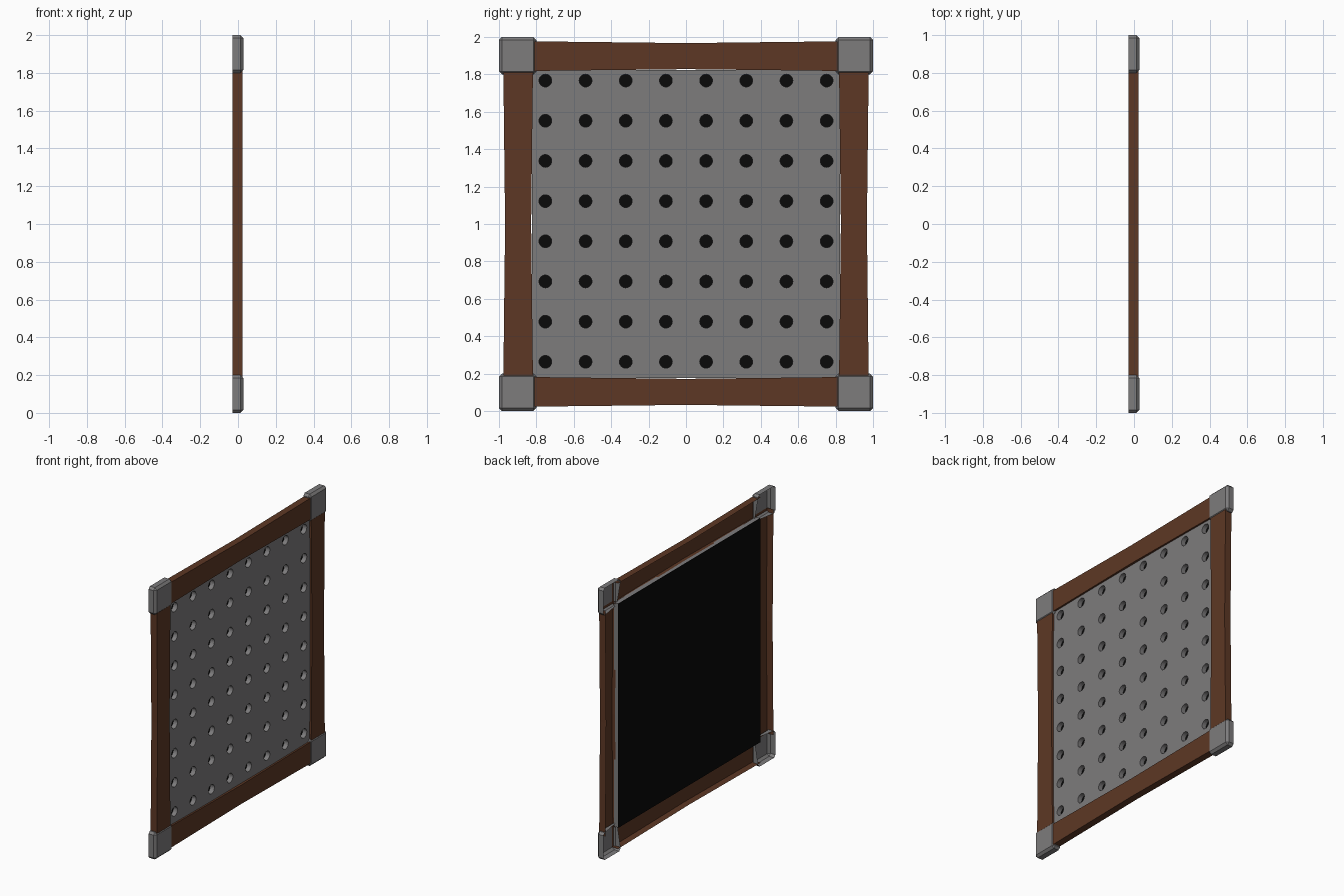
import bpy, bmesh, math
from mathutils import Matrix, Vector

if "Cube" in bpy.data.objects:
    bpy.data.objects.remove(bpy.data.objects["Cube"])


def material(name, rgb):
    m = bpy.data.materials.new(name)
    m.diffuse_color = (*rgb, 1.0)
    m.use_nodes = True
    m.node_tree.nodes["Principled BSDF"].inputs["Base Color"].default_value = m.diffuse_color
    return m


WOOD = material("brown wood", (0.11, 0.039, 0.018))
GREY = material("grey metal", (0.205, 0.2, 0.203))
BLACK = material("black backing", (0.003, 0.003, 0.003))
T = 0.028        # half thickness of the whole panel
CENTRE = Matrix.Translation((0, 0, 1))


def finish(bm, name, mat, matrix=CENTRE):
    """Clean up, make the front shell face +x, and link the object."""
    bmesh.ops.remove_doubles(bm, verts=bm.verts[:], dist=1e-5)
    bmesh.ops.recalc_face_normals(bm, faces=bm.faces[:])
    front = max(bm.faces, key=lambda f: f.calc_center_median().x)
    if front.normal.x < 0:
        bmesh.ops.reverse_faces(bm, faces=bm.faces[:])
    me = bpy.data.meshes.new(name)
    bm.to_mesh(me)
    bm.free()
    me.materials.append(mat)
    ob = bpy.data.objects.new(name, me)
    ob.matrix_world = matrix
    bpy.context.collection.objects.link(ob)
    return ob


# Wooden rails: open-backed channels, slightly waisted in the middle
def rail(name, angle):
    bm = bmesh.new()
    rows = []
    for t, dent in ((-.83, 0), (-.6, .003), (-.24, .007), (0, .010),
                    (.24, .007), (.6, .003), (.83, 0)):
        outer, inner = .977 - dent, .818 + dent
        prof = ((outer, -T), (outer, .023), (inner, .023), (inner, -.002))
        rows.append([bm.verts.new((x, t, w)) for w, x in prof])
    for a, b in zip(rows, rows[1:]):
        for i in range(3):
            bm.faces.new((a[i], a[i + 1], b[i + 1], b[i]))
    finish(bm, name, WOOD, CENTRE @ Matrix.Rotation(angle, 4, 'X'))


# Metal corner caps: chamfered, open at the back
def corner(name, angle):
    bm = bmesh.new()
    bmesh.ops.create_cube(bm, size=1, matrix=Matrix.Translation((0, .9, .9))
                          @ Matrix.Diagonal((2 * T, .2, .2, 1)))
    edges = [e for e in bm.edges
             if max(v.co.x for v in e.verts) > 0]
    bmesh.ops.bevel(bm, geom=edges, offset=.016, segments=1, affect='EDGES')
    back = [f for f in bm.faces if f.calc_center_median().x < -T + .001]
    bmesh.ops.delete(bm, geom=back, context='FACES')
    # stop the two inward walls part way so the rails run into the cap
    for v in bm.verts:
        if v.co.x < -T + .001 and min(v.co.y, v.co.z) < .83:
            if max(v.co.y, v.co.z) < .97:
                v.co.x = 0
    finish(bm, name, GREY, CENTRE @ Matrix.Rotation(angle, 4, 'X'))


for i, (r, c) in enumerate((("top", "top_back"), ("left", "top_front"),
                            ("bottom", "bottom_front"),
                            ("right", "bottom_back"))):
    rail(r + "_rail", i * math.pi / 2)
    corner(c + "_corner", i * math.pi / 2)

# Perforated panel: each cell bridges a square border to a round hole
HALF, FRONT, BACK = .824, .010, -.024
STEP, RAD, SEG, COUNT = .2148, .034, 24, 8
bm = bmesh.new()


def clamp(v):
    return max(-HALF, min(HALF, v))


for iy in range(COUNT):
    for iz in range(COUNT):
        cy, cz = (iy - 3.5) * STEP, (iz - 3.5) * STEP + .015
        rings = [[], [], []]
        for k in range(SEG):
            a = 2 * math.pi * k / SEG
            c, s = math.cos(a), math.sin(a)
            q = STEP / 2 / max(abs(c), abs(s))
            y, z = clamp(cy + c * q), clamp(cz + s * q)
            # snap the outer border of the grid to the panel edge
            if iz == 0 and s < 0 and abs(s) >= abs(c) - 1e-6:
                z = -HALF
            if iz == COUNT - 1 and s > 0 and abs(s) >= abs(c) - 1e-6:
                z = HALF
            rings[0].append(bm.verts.new((FRONT, y, z)))
            for r, x in ((1, FRONT), (2, BACK)):
                rings[r].append(bm.verts.new((x, cy + c * RAD, cz + s * RAD)))
        for a, b in zip(rings, rings[1:]):
            for k in range(SEG):
                n = (k + 1) % SEG
                bm.faces.new((a[k], a[n], b[n], b[k]))
# panel side walls
bmesh.ops.remove_doubles(bm, verts=bm.verts[:], dist=1e-5)
rim = [e for e in bm.edges if e.is_boundary
       and all(v.co.x > 0 for v in e.verts)]
ext = bmesh.ops.extrude_edge_only(bm, edges=rim)
for v in ext["geom"]:
    if isinstance(v, bmesh.types.BMVert):
        v.co.x = BACK
finish(bm, "perforated_panel", GREY)

# Black backing sheet seen through the holes and from behind
bm = bmesh.new()
bmesh.ops.create_cube(bm, size=1,
                      matrix=Matrix.Translation(((BACK - T) / 2, 0, 0))
                      @ Matrix.Diagonal((T + BACK, 2 * HALF, 2 * HALF, 1)))
finish(bm, "backing_sheet", BLACK)
